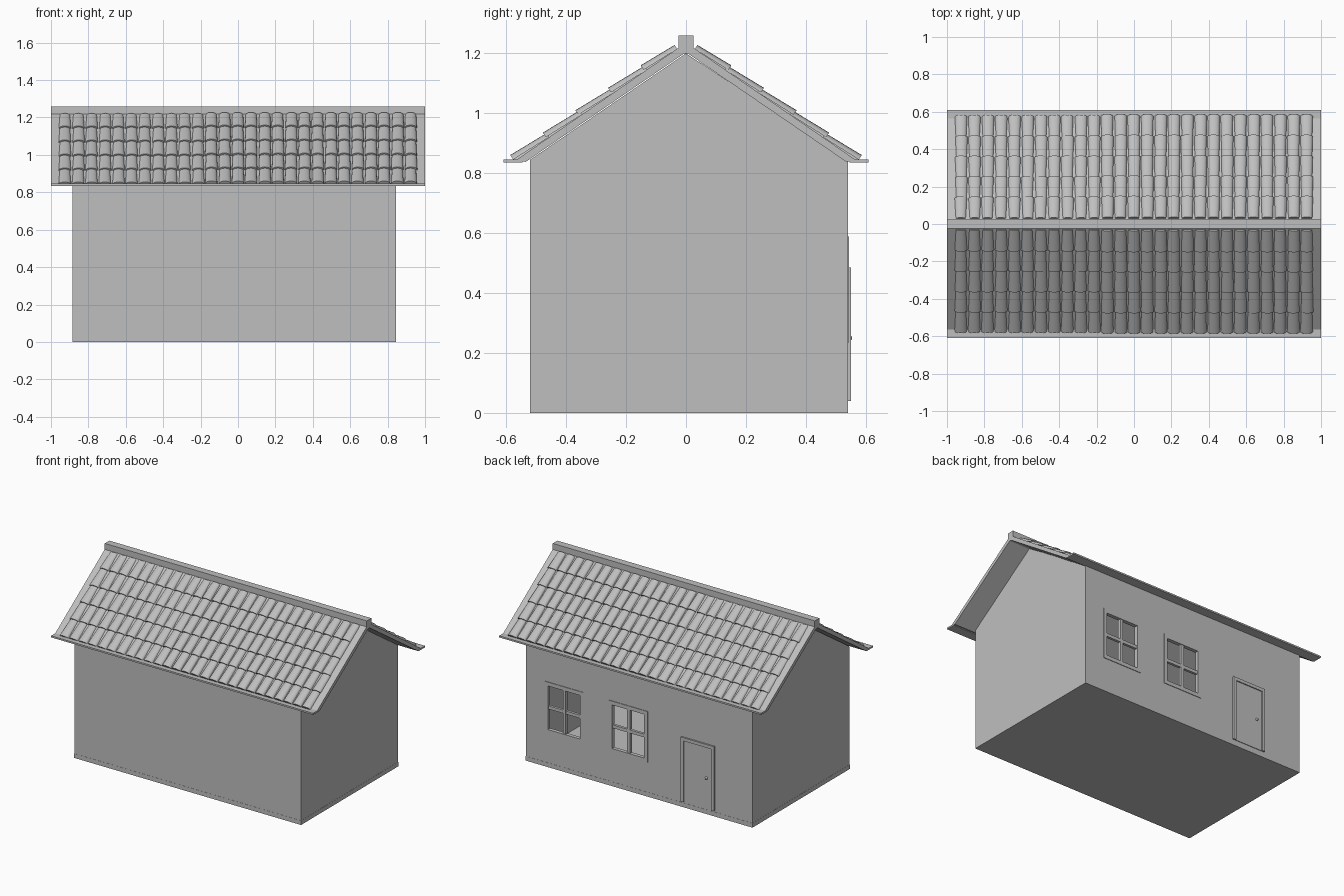
import bpy, bmesh, math, random
from mathutils import Vector

if "Cube" in bpy.data.objects:
    bpy.data.objects.remove(bpy.data.objects["Cube"])

random.seed(4)
grey = bpy.data.materials.new("plain_grey")
grey.diffuse_color = (0.52, 0.52, 0.52, 1)
grey.use_nodes = True
grey.node_tree.nodes["Principled BSDF"].inputs["Base Color"].default_value = grey.diffuse_color


def finish(name, bm):
    bmesh.ops.recalc_face_normals(bm, faces=bm.faces)
    me = bpy.data.meshes.new(name)
    bm.to_mesh(me)
    bm.free()
    me.materials.append(grey)
    ob = bpy.data.objects.new(name, me)
    bpy.context.collection.objects.link(ob)
    return ob


def add_box(bm, x0, x1, y0, y1, z0, z1):
    vs = bmesh.ops.create_cube(bm, size=1)["verts"]
    for v in vs:
        v.co = ((x0 + x1) / 2 + v.co.x * (x1 - x0),
                (y0 + y1) / 2 + v.co.y * (y1 - y0),
                (z0 + z1) / 2 + v.co.z * (z1 - z0))


def boxes(name, *dims):
    bm = bmesh.new()
    for d in dims:
        add_box(bm, *d)
    return finish(name, bm)


def add_prism(bm, profile, x0, x1):
    """Extrude a (y, z) outline along x."""
    a = [bm.verts.new((x0, y, z)) for y, z in profile]
    b = [bm.verts.new((x1, y, z)) for y, z in profile]
    n = len(profile)
    bm.faces.new(a)
    bm.faces.new(b[::-1])
    for i in range(n):
        bm.faces.new((a[i], a[(i + 1) % n], b[(i + 1) % n], b[i]))


X0, X1, Y0, Y1, EAVE = -0.885, 0.845, -0.52, 0.54, 0.845
T = 0.02                                   # wall thickness
windows = [(0.403, 0.70), (-0.087, 0.21)]
WZ0, WZ1 = 0.235, 0.588

# Hollow walls with window openings at the back
walls = boxes("walls", (X0, X1, Y0, Y1, 0.0, EAVE))
room = boxes("room_cutter", (X0 + T, X1 - T, Y0 + T, Y1 - T, 0.02, 1.0))
holes = boxes("window_cutter", *[(a, b, Y1 - 0.1, Y1 + 0.1, WZ0, WZ1) for a, b in windows])
for cutter in (room, holes):
    m = walls.modifiers.new("cut", "BOOLEAN")
    m.operation, m.object, m.solver = "DIFFERENCE", cutter, "EXACT"
    cutter.hide_render = True
    cutter.hide_set(True)

# Base plinth
boxes("floor_slab", (X0 - .001, X1 + .001, Y0 - .001, Y1 + .001, 0.0, 0.03))

# Gable triangles
bm = bmesh.new()
for a in (X0, X1 - T):
    add_prism(bm, [(Y0, EAVE), (Y1, EAVE), (0, 1.2)], a, a + T)
finish("gables", bm)

# Window frames with crossbars
for i, (a, b) in enumerate(windows):
    f, g = 0.026, 0.011
    y0, y1 = Y1 - 0.022, Y1 + 0.004
    cx, cz = (a + b) / 2, (WZ0 + WZ1) / 2
    boxes(f"window_frame_{i + 1}",
          (a, a + f, y0, y1, WZ0, WZ1), (b - f, b, y0, y1, WZ0, WZ1),
          (a + f, b - f, y0, y1, WZ0, WZ0 + f), (a + f, b - f, y0, y1, WZ1 - f, WZ1),
          (cx - g, cx + g, y0, y1 - .004, WZ0 + f, WZ1 - f),
          (a + f, b - f, y0 + .002, y1 - .006, cz - g, cz + g))

# Door frame, leaf and knob
dx0, dx1, dz0, dz1, f = -0.598, -0.345, 0.04, 0.485, 0.022
boxes("door_frame",
      (dx0, dx0 + f, Y1 - .01, 0.551, dz0, dz1), (dx1 - f, dx1, Y1 - .01, 0.551, dz0, dz1),
      (dx0 + f, dx1 - f, Y1 - .01, 0.551, dz1 - f, dz1))
boxes("door_leaf", (dx0 + f, dx1 - f, Y1 - .01, 0.544, dz0, dz1 - f))
bm = bmesh.new()
bmesh.ops.create_uvsphere(bm, u_segments=12, v_segments=8, radius=0.01)
for v in bm.verts:
    v.co += Vector((-0.537, 0.545, 0.25))
finish("door_knob", bm)

# Sloped roof panels and flat eave boards, mirrored front and back
for side, label in ((-1, "front"), (1, "back")):
    bm = bmesh.new()
    add_prism(bm, [(0, 1.204), (side * 0.535, 0.838), (side * 0.57, 0.842), (0, 1.236)], -1, 1)
    finish(f"{label}_roof_panel", bm)
    boxes(f"{label}_eave_board", (-1, 1, *sorted((side * 0.545, side * 0.61)), 0.835, 0.846))

# Ridge beam
boxes("ridge_beam", (-1, 1, -0.025, 0.025, 1.2, 1.26))

# Barrel tiles: overlapping tapered half cylinders in columns
COLS, ROWS, SEG = 27, 5, 8
pitch = 1.92 / COLS
for side, label in ((-1, "front"), (1, "back")):
    bm = bmesh.new()
    top = Vector((0, side * 0.028, 1.213))
    low = Vector((0, side * 0.572, 0.839))
    along = (low - top).normalized()
    up = Vector((0, side * -along.z, abs(along.y))).normalized()
    length = (low - top).length
    step = length / ROWS
    for c in range(COLS):
        x = -0.96 + pitch * (c + 0.5)
        drop = -0.006 if x < -0.18 else 0.0
        for r in range(ROWS):
            jx = random.uniform(-0.002, 0.002)
            rings = []
            for s, rad, lift in ((max(r * step - 0.01, 0), 0.029, 0.002),
                                 ((r + 1) * step, 0.033, 0.008)):
                centre = top + along * s + up * (lift + drop) + Vector((x + jx, 0, 0))
                ring = []
                for k in range(SEG + 1):
                    t = math.pi * k / SEG
                    ring.append(bm.verts.new(centre + Vector((math.cos(t) * rad, 0, 0))
                                             + up * (math.sin(t) * rad * 0.55)))
                rings.append(ring)
            a, b = rings
            for k in range(SEG):
                bm.faces.new((a[k], a[k + 1], b[k + 1], b[k]))
            bm.faces.new(a)
            bm.faces.new(b[::-1])
            bm.faces.new((a[0], b[0], b[SEG], a[SEG]))
    tiles = finish(f"{label}_roof_tiles", bm)
    bpy.ops.object.select_all(action="DESELECT")
    tiles.select_set(True)
    bpy.context.view_layer.objects.active = tiles
    bpy.ops.object.shade_smooth_by_angle(angle=math.radians(40))
